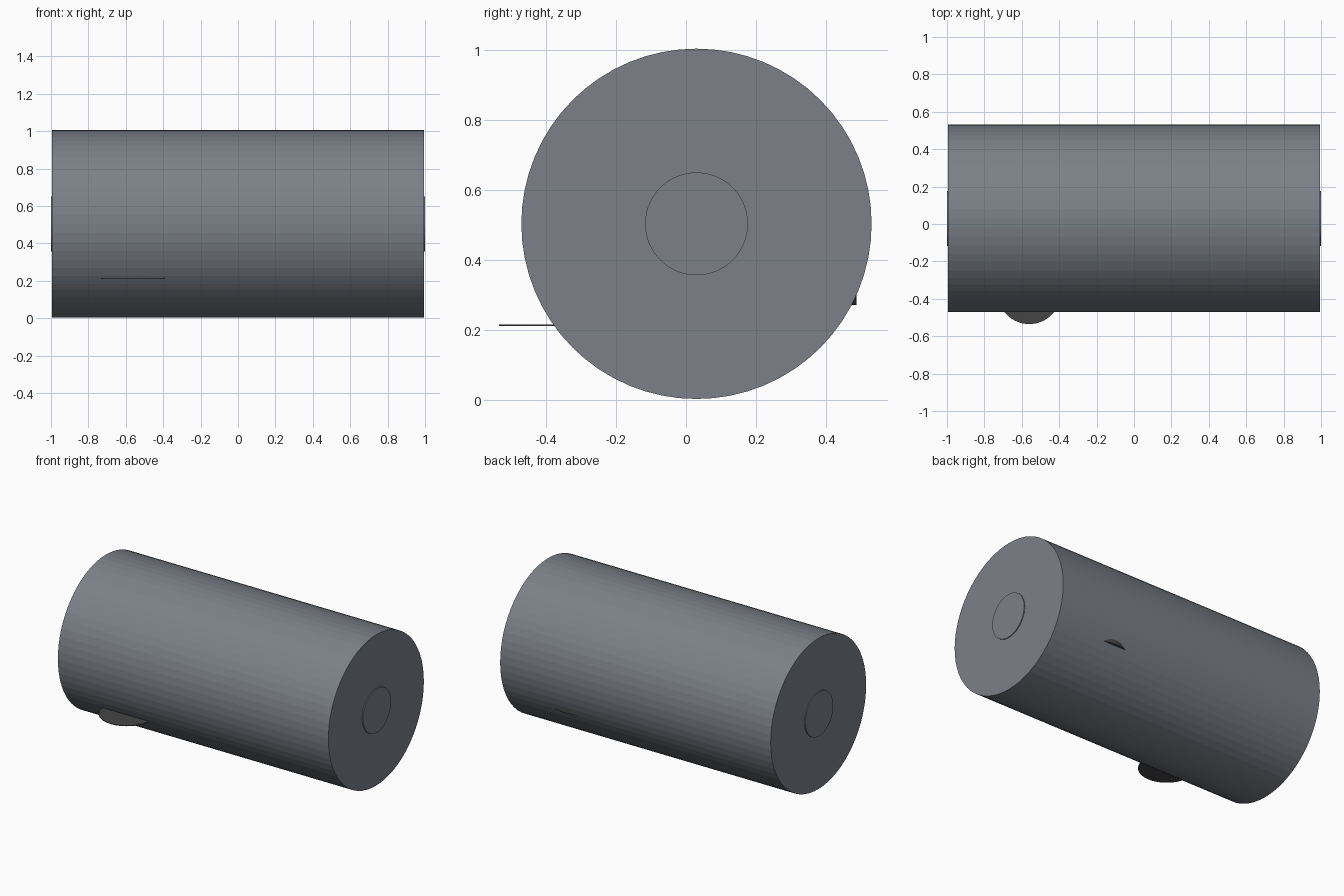
import bpy
from math import pi

cube = bpy.data.objects.get("Cube")
if cube:
    bpy.data.objects.remove(cube, do_unlink=True)


def material(name, colour):
    m = bpy.data.materials.new(name)
    m.use_nodes = True
    m.diffuse_color = colour
    m.node_tree.nodes["Principled BSDF"].inputs["Base Color"].default_value = colour
    return m


STEEL = material("blue grey steel", (0.20, 0.22, 0.25, 1))
DARK = material("dark grey", (0.06, 0.06, 0.06, 1))

AXIS_Y, AXIS_Z, RADIUS = 0.03, 0.504, 0.501


def cylinder(name, radius, depth, centre, mat, along_x=False, sides=64):
    bpy.ops.mesh.primitive_cylinder_add(
        vertices=sides, radius=radius, depth=depth, location=centre,
        rotation=(0, pi / 2 if along_x else 0, 0))
    ob = bpy.context.object
    ob.name = name
    ob.data.materials.append(mat)
    return ob


# Drum between the two end plates
cylinder("drum", RADIUS, 1.94, (0, AXIS_Y, AXIS_Z), STEEL, True)

# End plates, each with a slightly raised hub
for side, sign in (("left", 1), ("right", -1)):
    cylinder(side + "_end_plate", RADIUS, 0.024,
             (sign * 0.982, AXIS_Y, AXIS_Z), STEEL, True)
    cylinder(side + "_hub", 0.147, 0.02,
             (sign * 0.99, AXIS_Y, AXIS_Z), STEEL, True)

# Thin round shelf poking out of the front
cylinder("front_shelf", 0.17, 0.004, (-0.56, -0.365, 0.214), DARK)

# Round foot whose lower lip shows at the back
cylinder("back_lip", 0.27, 0.06, (0.55, 0.218, 0.302), DARK)
